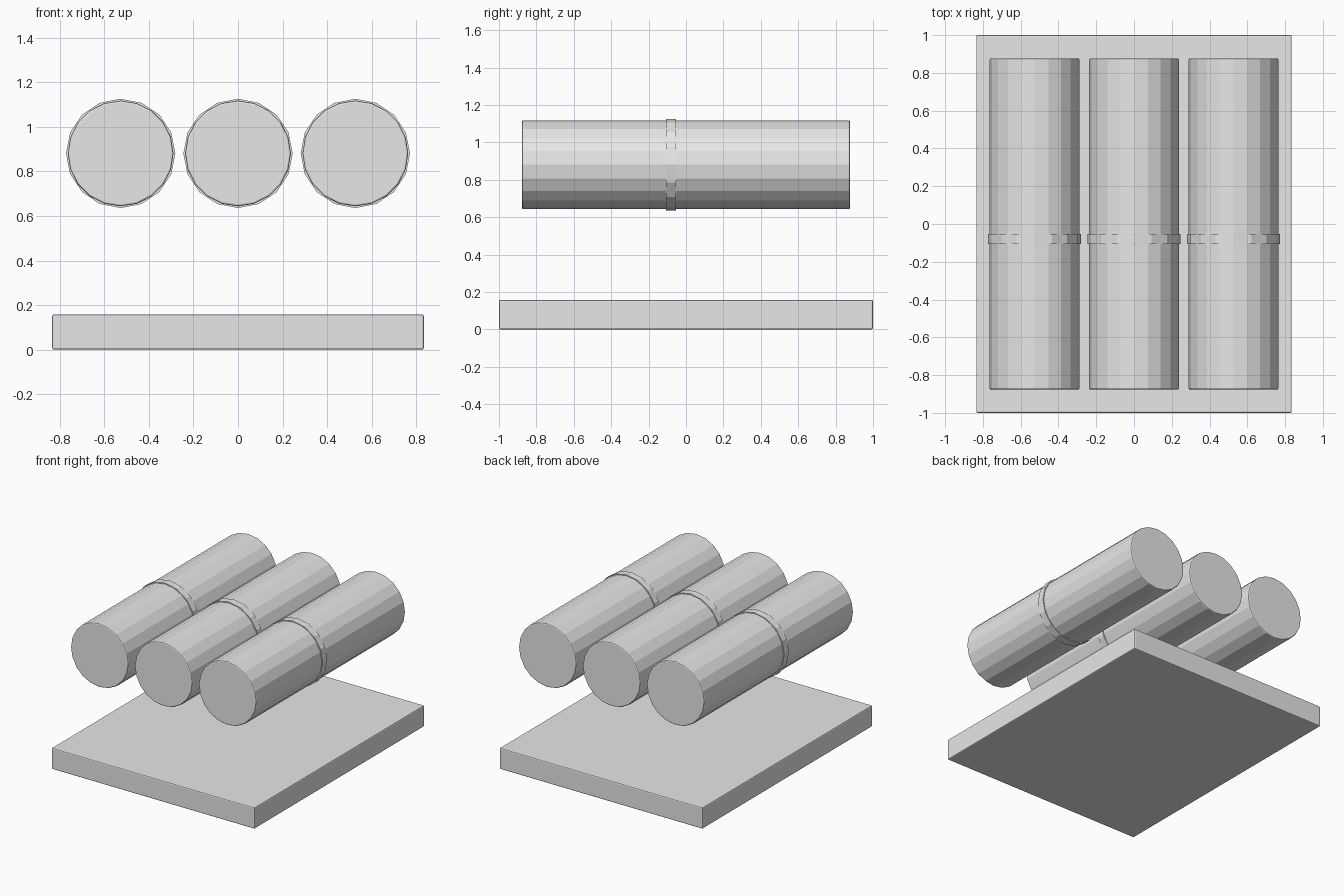
import bpy
import math

cube = bpy.data.objects.get("Cube")
if cube:
    bpy.data.objects.remove(cube, do_unlink=True)

# Single plain material
GREY = (0.8, 0.8, 0.8, 1.0)
grey = bpy.data.materials.new("plain grey")
grey.use_nodes = True
grey.diffuse_color = GREY
grey.node_tree.nodes["Principled BSDF"].inputs["Base Color"].default_value = GREY


def finish(obj, name, bevel=0.0):
    """Name the part, colour it and soften its sharp rims."""
    obj.name = name
    obj.data.materials.append(grey)
    if bevel:
        mod = obj.modifiers.new("soft rim", "BEVEL")
        mod.width = bevel
        mod.segments = 2
        mod.limit_method = "ANGLE"
        mod.angle_limit = math.radians(60)
    return obj


def rod(name, sides, radius, length, location, bevel=0.0):
    """Faceted cylinder lying along y."""
    bpy.ops.mesh.primitive_cylinder_add(
        vertices=sides, radius=radius, depth=length,
        location=location, rotation=(math.pi / 2, 0, 0))
    return finish(bpy.context.object, name, bevel)


# Base slab
SLAB_HEIGHT = 0.158
bpy.ops.mesh.primitive_cube_add(size=1, location=(0, 0, SLAB_HEIGHT / 2))
slab = bpy.context.object
slab.scale = (1.67, 2.0, SLAB_HEIGHT)
bpy.ops.object.transform_apply(location=False, rotation=False, scale=True)
finish(slab, "base_slab", 0.008)

# Three floating rolls, each with a thin band around it
SPACING = 0.527
AXIS_HEIGHT = 0.881
for index, side in enumerate(("right", "middle", "left")):
    x = (index - 1) * SPACING
    rod(side + "_roll", 20, 0.2375, 1.754, (x, 0, AXIS_HEIGHT), 0.008)
    rod(side + "_band", 16, 0.2455, 0.053, (x, -0.08, AXIS_HEIGHT))
